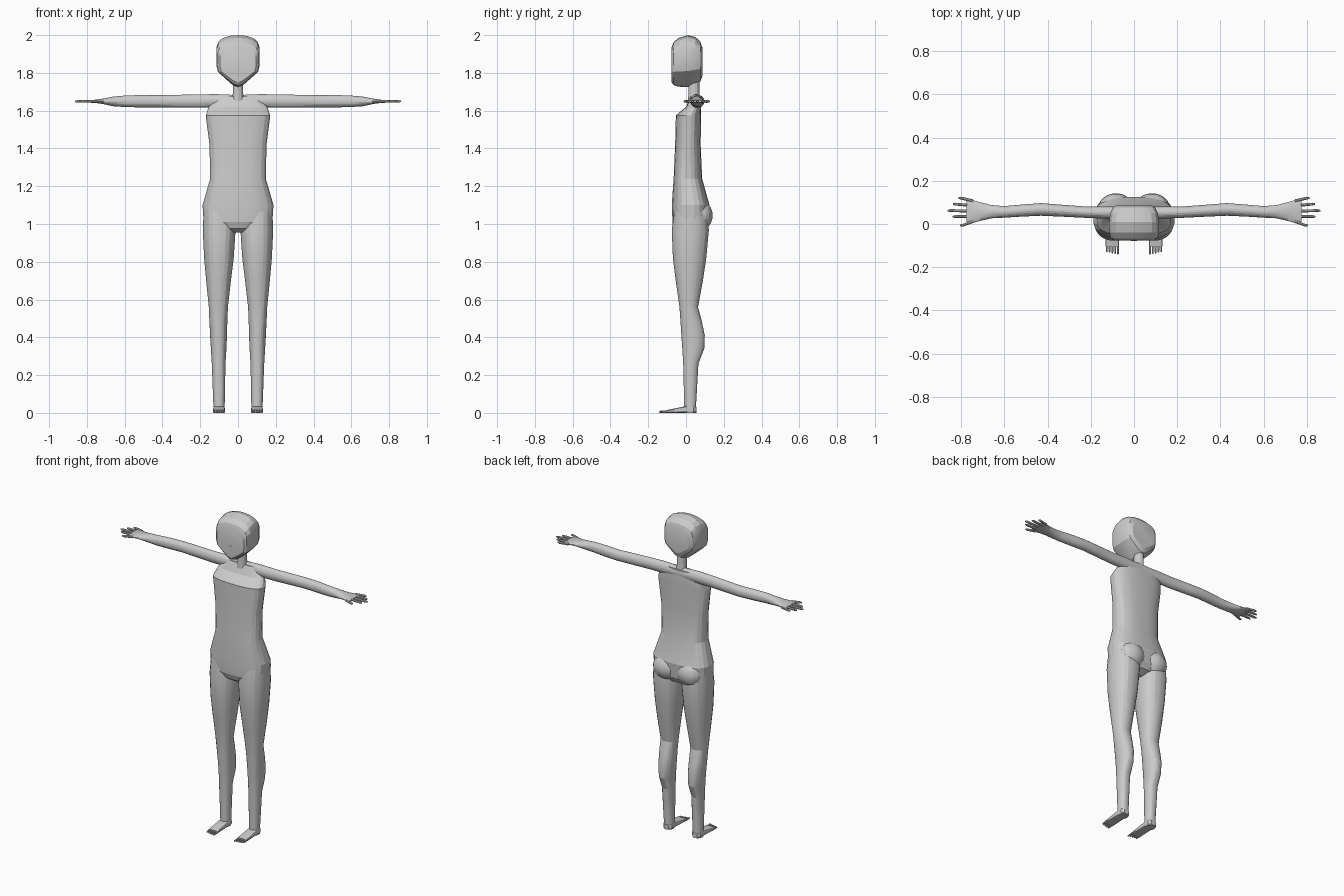
import bpy, bmesh, math
from mathutils import Vector


def skin(name, loops, mirror=False, angle=16):
    """Bridge equal-length vertex loops into a capped solid."""
    bm = bmesh.new()
    rows = [[bm.verts.new(p) for p in loop] for loop in loops]
    n = len(rows[0])
    for a, b in zip(rows, rows[1:]):
        for i in range(n):
            j = (i + 1) % n
            bm.faces.new((a[i], a[j], b[j], b[i]))
    bm.faces.new(rows[0])
    bm.faces.new(rows[-1])
    bmesh.ops.recalc_face_normals(bm, faces=bm.faces)
    me = bpy.data.meshes.new(name)
    bm.to_mesh(me)
    bm.free()
    ob = bpy.data.objects.new(name, me)
    bpy.context.collection.objects.link(ob)
    if mirror:
        m = ob.modifiers.new("mirror", 'MIRROR')
        m.use_mirror_merge = False
    bpy.ops.object.select_all(action='DESELECT')
    bpy.context.view_layer.objects.active = ob
    ob.select_set(True)
    bpy.ops.object.shade_smooth_by_angle(angle=math.radians(angle))
    return ob


def loft(name, axis, rings, sides=24, power=2.0, mirror=False):
    """Rings are (position on axis, lo1, hi1, lo2, hi2) over the other two axes."""
    others = [k for k in range(3) if k != axis]
    loops = []
    for t, l1, h1, l2, h2 in rings:
        loop = []
        for i in range(sides):
            a = 2 * math.pi * (i + 0.5) / sides
            c, s = math.cos(a), math.sin(a)
            u = math.copysign(abs(c) ** (2 / power), c)
            v = math.copysign(abs(s) ** (2 / power), s)
            p = Vector((0, 0, 0))
            p[axis] = t
            p[others[0]] = (l1 + h1) / 2 + u * (h1 - l1) / 2
            p[others[1]] = (l2 + h2) / 2 + v * (h2 - l2) / 2
            loop.append(p)
        loops.append(loop)
    return skin(name, loops, mirror)


# Torso and pelvis
torso = [(0.955, .05, -.03, .06), (0.975, .11, -.06, .10), (1.01, .183, -.072, .118),
         (1.10, .189, -.076, .125), (1.24, .148, -.066, .086), (1.42, .152, -.058, .078),
         (1.575, .172, -.054, .08), (1.62, .156, 0, .08), (1.675, .11, .025, .078)]
loft("torso", 2, [(z, -w, w, f, b) for z, w, f, b in torso], power=2.6)

# Buttocks
butt = []
for i in range(9):
    t = -0.97 + 1.94 * i / 8
    r = math.sqrt(1 - t * t)
    butt.append((1.045 + .085 * t, .08 - .078 * r, .08 + .085 * r, .06 - .05 * r, .06 + .082 * r))
loft("buttock", 2, butt, 20, mirror=True)

# Legs
loft("leg", 2, [(1.08, .02, .182, -.06, .11), (.97, .012, .187, -.076, .122),
                (.82, .022, .18, -.07, .108), (.70, .037, .169, -.055, .09),
                (.56, .053, .155, -.035, .064), (.49, .056, .152, -.03, .083),
                (.41, .058, .148, -.025, .10), (.34, .061, .144, -.02, .097),
                (.26, .066, .139, -.015, .066), (.05, .070, .131, -.01, .054),
                (.0, .072, .130, -.01, .054)], power=2.2, mirror=True)

# Feet and toes
loft("foot", 1, [(.055, .085, .117, 0, .03), (.04, .071, .131, 0, .036),
                 (0, .070, .131, 0, .036), (-.05, .069, .132, 0, .026),
                 (-.105, .068, .133, 0, .015)], 16, 4, True)
for i in range(5):
    x, r = .074 + .013 * i, .0055 if i == 0 else .0045
    tip = -.142 + .003 * i
    loft("toe", 1, [(-.095, x - r, x + r, 0, .013), (tip + .006, x - r, x + r, 0, .012),
                    (tip, x - r * .5, x + r * .5, .002, .008)], 8, 2, True)

# Arms and hands
loft("arm", 0, [(0, .026, .080, 1.617, 1.683), (.12, .024, .082, 1.616, 1.688),
                (.22, .028, .081, 1.615, 1.686), (.34, .034, .090, 1.616, 1.684),
                (.43, .038, .097, 1.617, 1.682), (.52, .034, .090, 1.617, 1.683),
                (.60, .029, .083, 1.619, 1.680), (.66, .026, .088, 1.623, 1.675),
                (.71, .014, .101, 1.634, 1.665), (.755, .002, .114, 1.641, 1.658),
                (.775, .008, .112, 1.643, 1.656)], 20, mirror=True)
for y0, y1, tip in [(.107, .120, .812), (.085, .092, .838), (.060, .062, .862),
                    (.036, .034, .840), (.012, -.006, .805)]:
    rings = [(x, y - r, y + r, 1.649 - r, 1.649 + r) for x, y, r in
             [(.745, y0, .008), (tip - .012, y1, .007), (tip, y1, .004)]]
    loft("finger", 0, rings, 8, mirror=True)

# Neck
loft("neck", 2, [(1.65, -.034, .034, .01, .078), (1.69, -.028, .028, .012, .072),
                 (1.80, -.028, .028, .012, .072)], 16)

# Head: shield-shaped outline lofted from face to back
half = [(.22, .03), (.62, .18), (.93, .31), (1, .45), (1, .76), (.9, .87), (.72, .94), (.4, .985)]
outline = [(0, 0)] + half + [(0, 1)] + [(-u, v) for u, v in reversed(half)]
head = [(-.076, .095, 1.75, 1.935), (-.066, .107, 1.735, 1.963), (-.04, .115, 1.727, 1.985),
        (.01, .115, 1.725, 2.0), (.05, .110, 1.738, 1.99), (.076, .098, 1.755, 1.965),
        (.088, .080, 1.785, 1.93)]
skin("head", [[(u * w, y, lo + v * (hi - lo)) for u, v in outline] for y, w, lo, hi in head],
     angle=22)

# Mouth
loft("mouth", 1, [(-.078, -.014, .014, 1.822, 1.826), (-.07, -.014, .014, 1.822, 1.826)], 8)
